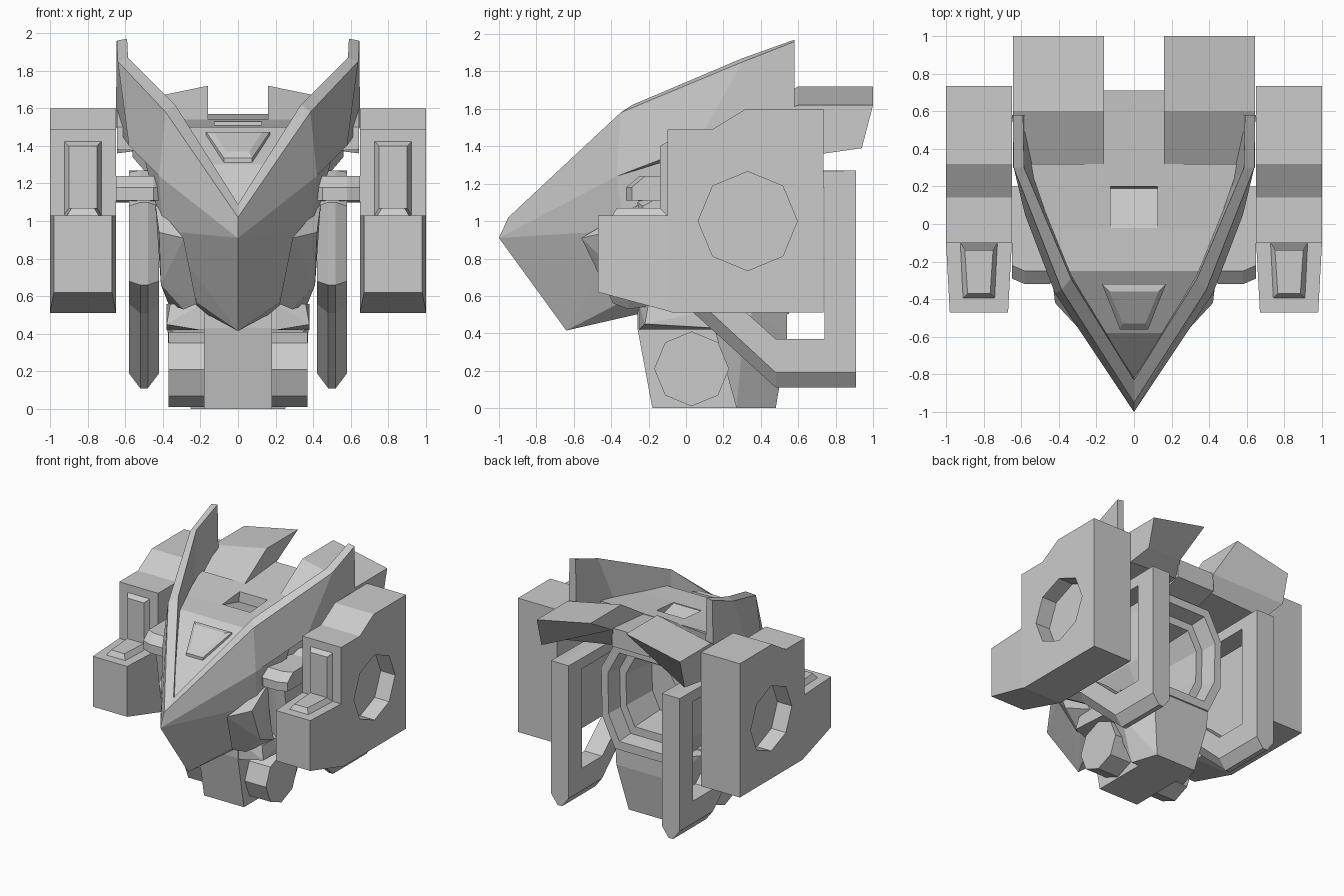
import bpy, bmesh, math


def finish(name, bm, mirror=False, cutter=None):
    bmesh.ops.remove_doubles(bm, verts=bm.verts, dist=0.0005)
    bmesh.ops.recalc_face_normals(bm, faces=bm.faces)
    me = bpy.data.meshes.new(name)
    bm.to_mesh(me)
    bm.free()
    ob = bpy.data.objects.new(name, me)
    bpy.context.collection.objects.link(ob)
    if cutter:
        mod = ob.modifiers.new("cut", 'BOOLEAN')
        mod.operation = 'DIFFERENCE'
        mod.solver = 'EXACT'
        mod.object = cutter
        cutter.hide_render = True
        cutter.display_type = 'WIRE'
    if mirror:
        ob.modifiers.new("mirror", 'MIRROR').use_axis[0] = True
    return ob


def loft(name, sections, closed=False, **kw):
    """Skin a row of equal-length closed sections; cap the ends unless closed."""
    bm = bmesh.new()
    rows = [[bm.verts.new(p) for p in s] for s in sections]
    n = len(rows[0])
    pairs = list(zip(rows, rows[1:])) + ([(rows[-1], rows[0])] if closed else [])
    for a, b in pairs:
        for i in range(n):
            j = (i + 1) % n
            bm.faces.new((a[i], a[j], b[j], b[i]))
    if not closed:
        bm.faces.new(rows[0])
        bm.faces.new(rows[-1])
    return finish(name, bm, **kw)


def prism(name, profile, x0, x1, **kw):
    """Extrude a (y, z) profile along x."""
    return loft(name, [[(x, y, z) for y, z in profile] for x in (x0, x1)], **kw)


def hull(name, pts, both=False, **kw):
    bm = bmesh.new()
    for p in pts:
        bm.verts.new(p)
        if both and p[0]:
            bm.verts.new((-p[0], p[1], p[2]))
    bmesh.ops.convex_hull(bm, input=bm.verts)
    loose = [v for v in bm.verts if not v.link_faces]
    bmesh.ops.delete(bm, geom=loose, context='VERTS')
    return finish(name, bm, **kw)


def octagon(y, z, r):
    return [(y + r * math.cos(i * math.pi / 4), z + r * math.sin(i * math.pi / 4)) for i in range(8)]


def row(y, w, z, zb):
    return [(-w, y, z), (w, y, z), (w, y, zb), (-w, y, zb)]


# Side pods with octagonal recess, tapered front block and raised L panel
pod_cut = prism("pod_recess_cutter", octagon(0.33, 1.0, 0.265), 0.87, 1.1)
prism("side_pod", [(-0.10, 0.52), (-0.07, 0.51), (0.735, 0.51), (0.735, 1.60), (0.32, 1.60),
                   (0.14, 1.49), (-0.10, 1.49)], 0.65, 1.0, cutter=pod_cut, mirror=True)
loft("pod_front_block", [[(0.65, -0.10, 0.52), (1.0, -0.10, 0.52), (1.0, -0.10, 1.03), (0.65, -0.10, 1.03)],
                         [(0.67, -0.47, 0.62), (0.98, -0.47, 0.62), (0.98, -0.47, 1.03), (0.67, -0.47, 1.03)]],
     mirror=True)
panel_path = [((-0.09, 1.43), (-0.14, 1.40), 0.105), ((-0.09, 1.02), (-0.14, 1.07), 0.105),
              ((-0.40, 1.02), (-0.37, 1.07), 0.09)]
loft("pod_panel", [[(0.825 - w, *b), (0.825 - w + 0.03, *r), (0.825 + w - 0.03, *r), (0.825 + w, *b)]
                   for b, r, w in panel_path], mirror=True)

# Swept blade walls forming the V prow
loft("prow_blade", [
    [(0, -1.0, 0.91), (0, -0.95, 1.02), (0, -0.83, 1.09), (0, -0.79, 0.95)],
    [(0.42, -0.37, 1.24), (0.385, -0.35, 1.58), (0.335, -0.29, 1.62), (0.33, -0.25, 1.25)],
    [(0.58, 0.05, 1.40), (0.64, 0.30, 1.85), (0.585, 0.30, 1.87), (0.50, 0.15, 1.40)],
    [(0.65, 0.58, 1.50), (0.645, 0.58, 1.96), (0.59, 0.58, 1.97), (0.58, 0.58, 1.45)]], mirror=True)

# Deck between the blades, with a sunken hatch
hatch = prism("hatch_cutter", [(-0.02, 1.505), (0.19, 1.45), (0.22, 1.7), (-0.02, 1.7)], -0.125, 0.125)
loft("deck", [row(-0.81, 0.015, 1.05, 0.92), row(-0.58, 0.15, 1.30, 1.0), row(-0.25, 0.35, 1.50, 1.1),
              row(-0.03, 0.44, 1.51, 1.2), row(0.32, 0.56, 1.54, 1.34)], cutter=hatch)
loft("rear_deck", [row(0.31, 0.17, 1.535, 1.3), row(0.71, 0.17, 1.57, 1.42)])
loft("visor", [[(-0.17, -0.32, 1.45), (0.17, -0.32, 1.45), (0.075, -0.56, 1.305), (-0.075, -0.56, 1.305)],
               [(-0.17, -0.32, 1.475), (0.17, -0.32, 1.475), (0.075, -0.56, 1.335), (-0.075, -0.56, 1.335)],
               [(-0.13, -0.36, 1.475), (0.13, -0.36, 1.475), (0.06, -0.53, 1.37), (-0.06, -0.53, 1.37)]])

# Rear flaps, sloping outward, undercut toward the middle
loft("rear_flap", [
    [(0.16, y, z) for y, z in ((0.30, 1.53), (0.60, 1.72), (1.0, 1.72), (0.72, 1.56), (0.68, 1.42), (0.30, 1.36))],
    [(0.645, y, z) for y, z in ((0.30, 1.50), (0.60, 1.62), (1.0, 1.62), (0.94, 1.39), (0.73, 1.36), (0.30, 1.38))]],
    mirror=True)

# Chin and cheeks
hull("chin", [(0, -1.0, 0.91), (0, -0.64, 0.415), (0.42, -0.37, 1.24), (0.21, -0.36, 0.56), (0.40, -0.33, 0.95),
              (0.50, -0.05, 1.34), (0.40, -0.05, 0.95), (0.25, -0.05, 0.55)], both=True)
hull("cheek", [(0.29, -0.56, 0.91), (0.22, -0.39, 0.56), (0.29, -0.31, 0.53), (0.42, -0.42, 0.94),
               (0.41, -0.30, 0.66), (0.37, -0.07, 0.56), (0.44, -0.25, 1.09), (0.30, -0.1, 0.9)], mirror=True)

# Torso shell with stepped opening at the back
arch = [(0.27, 0.48), (0.39, 0.73), (0.40, 1.14), (0.27, 1.38)]
arch += [(-x, z) for x, z in reversed(arch)]


def ring(y, s):
    return [(x * s, y, 0.94 + (z - 0.94) * s) for x, z in arch]


loft("torso_shell", [ring(-0.15, 1), ring(0.40, 1), ring(0.55, 0.95), ring(0.55, 0.80), ring(0.42, 0.76),
                     ring(0.42, 0.62), ring(0.12, 0.56)])

# Arms joining the pods, with a narrowed root
loft("pod_arm", [[(x, -0.32 + d, 1.11), (x, -0.32 + d, 1.18), (x, -0.25 + d, 1.24), (x, 0.2, 1.24),
                  (x, 0.2, 1.10)] for x, d in ((0.38, 0.06), (0.45, 0.0), (0.58, 0.0), (0.65, 0.03))], mirror=True)

# Side hoops: ridge, shoulder and inner edge of each corner
hoop = [((0.91, 1.27), (0.91, 1.27), (0.74, 1.18)), ((0.91, 0.11), (0.91, 0.19), (0.74, 0.37)),
        ((0.48, 0.11), (0.48, 0.19), (0.48, 0.37)), ((0.04, 0.51), (0.08, 0.56), (0.20, 0.62)),
        ((-0.20, 0.66), (-0.17, 0.68), (0.0, 0.76)), ((-0.26, 1.10), (-0.23, 1.08), (0.0, 1.02)),
        ((0.10, 1.27), (0.10, 1.26), (0.15, 1.18))]
loft("side_hoop", [[(0.42, *s), (0.48, *r), (0.52, *r), (0.58, *s), (0.58, *i), (0.42, *i)]
                   for r, s, i in hoop], closed=True, mirror=True)

# Waist block, flange, tapered back and hip knobs
prism("waist_block", [(-0.26, 0.52), (-0.26, 0.43), (-0.18, 0.0), (0.32, 0.0), (0.30, 0.52)], -0.18, 0.18)
hull("waist_flange", [(0.38, -0.22, 0.45), (0.20, -0.25, 0.42), (0.36, -0.20, 0.56), (0.20, -0.25, 0.56),
                      (0.38, 0.30, 0.42), (0.38, 0.30, 0.56)], both=True)
hull("waist_back", [(0.25, 0.27, 0.0), (0.18, 0.48, 0.0), (0.38, 0.12, 0.54), (0.38, 0.36, 0.54),
                    (0.26, 0.54, 0.56), (0.25, 0.54, 0.37), (0.37, 0.30, 0.33)], both=True)
prism("hip_knob", octagon(0.03, 0.21, 0.2), 0.17, 0.37, mirror=True)
